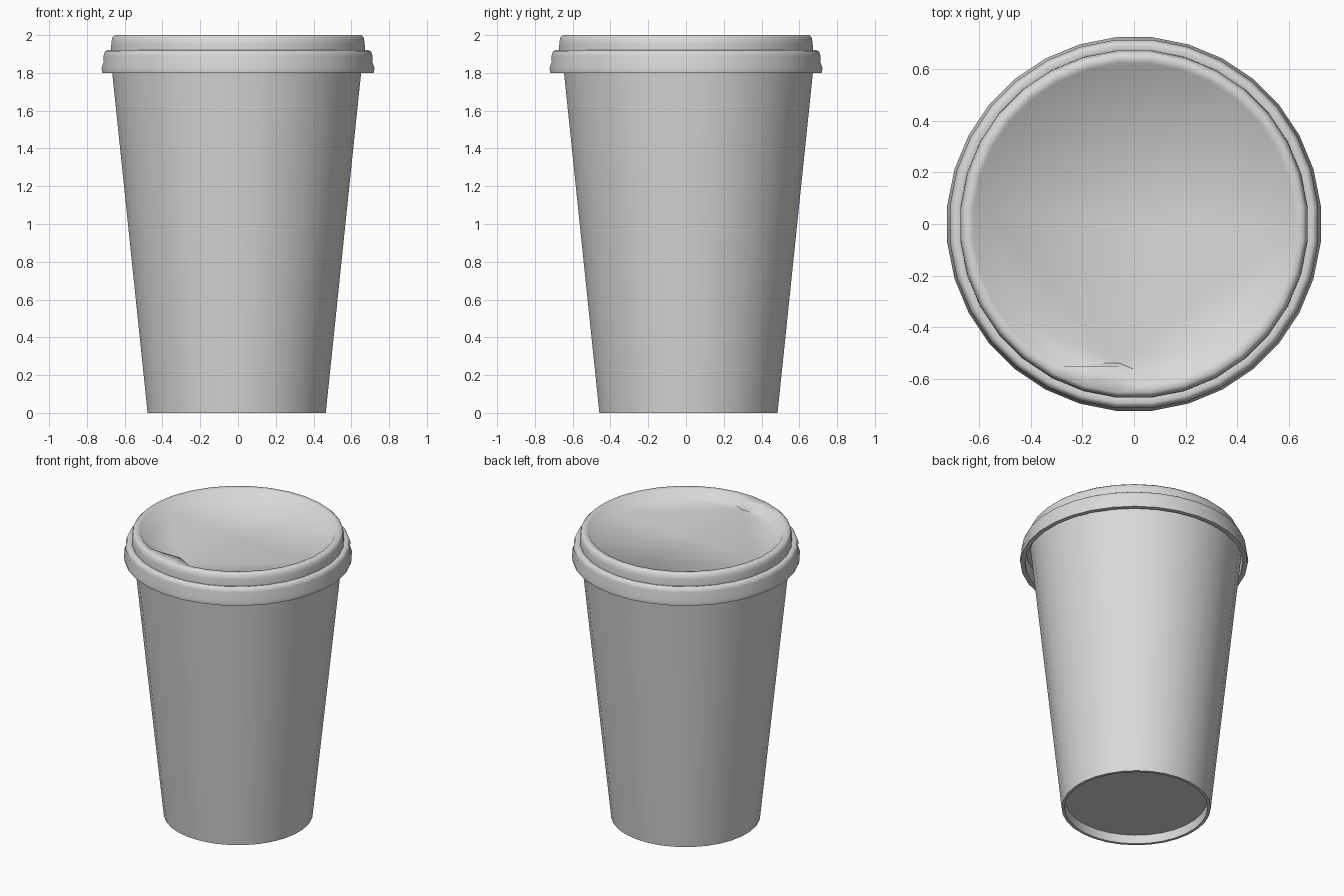
import bpy, bmesh, math

if "Cube" in bpy.data.objects:
    bpy.data.objects.remove(bpy.data.objects["Cube"])

SIDES = 32


def lathe(name, profile, mat, angle, centre=(0, 0), tweak=None):
    """Spin a (radius, z) profile into a capped solid with flat edges facing the axes."""
    bm = bmesh.new()
    rings = []
    for r, z in profile:
        ring = []
        for i in range(SIDES):
            a = 2 * math.pi * (i + 0.5) / SIDES
            ring.append(bm.verts.new((centre[0] + r * math.cos(a),
                                      centre[1] + r * math.sin(a), z)))
        rings.append(ring)
    if tweak:
        tweak(rings)
    for lo, hi in zip(rings, rings[1:]):
        for i in range(SIDES):
            j = (i + 1) % SIDES
            bm.faces.new((lo[i], lo[j], hi[j], hi[i]))
    bm.faces.new(rings[0][::-1])
    bm.faces.new(rings[-1])
    bmesh.ops.recalc_face_normals(bm, faces=bm.faces)
    me = bpy.data.meshes.new(name)
    bm.to_mesh(me)
    bm.free()
    me.materials.append(mat)
    ob = bpy.data.objects.new(name, me)
    bpy.context.collection.objects.link(ob)
    bpy.ops.object.select_all(action='DESELECT')
    ob.select_set(True)
    bpy.context.view_layer.objects.active = ob
    bpy.ops.object.shade_smooth_by_angle(angle=math.radians(angle))
    return ob


grey = bpy.data.materials.new("light_grey")
grey.diffuse_color = (0.70, 0.695, 0.68, 1)
grey.use_nodes = True
grey.node_tree.nodes["Principled BSDF"].inputs["Base Color"].default_value = grey.diffuse_color

# Tapered cup with a recessed base inside a thin foot
lathe("cup", [(0.452, 0.06), (0.455, 0.0), (0.474, 0.0), (0.662, 1.80), (0.671, 1.89)],
      grey, 40, centre=(-0.007, 0.013))


# Drinking ledge: pull two columns of the inner rim wall inward at the front
def ledge(rings):
    start = int(SIDES * 0.75) - 2          # columns just left of the front centre
    for i in (start, start + 1):
        rings[-2][i].co.y = -0.55
        rings[-2][i].co.z = 1.995
        rings[-1][i].co.y = -0.538


# Lid: underside, skirt, bead, groove, raised rim and sunken top
lathe("lid", [(0.688, 1.895), (0.692, 1.80), (0.722, 1.80), (0.726, 1.825),
              (0.714, 1.86), (0.716, 1.89), (0.708, 1.912), (0.695, 1.92), (0.675, 1.915),
              (0.674, 1.96), (0.668, 1.988), (0.655, 2.0), (0.624, 1.996), (0.588, 1.948)],
      grey, 65, tweak=ledge)
